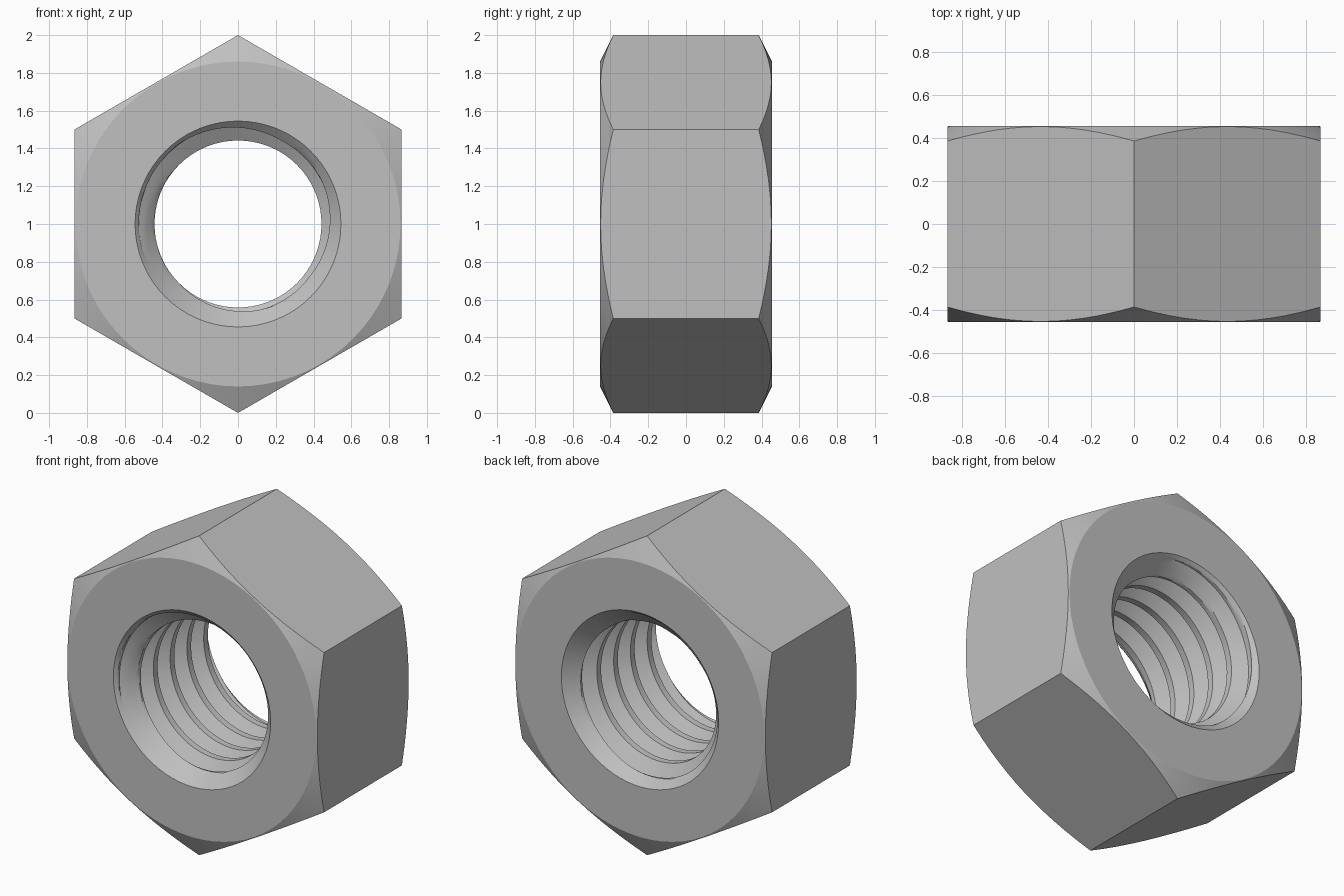
import bpy, bmesh, math

if "Cube" in bpy.data.objects:
    bpy.data.objects.remove(bpy.data.objects["Cube"])

SEG = 72            # columns around the axis (multiple of 12 keeps hex corners exact)
H = 0.455           # half thickness
FLAT = math.sqrt(3) / 2
FACE_R = 0.86       # radius where the outer chamfer begins
SLOPE = 0.5         # outer chamfer slope
R_MIN, R_MAX, R_SINK = 0.442, 0.525, 0.545
PITCH = 0.166
# thread breakpoints within one pitch: (fraction, radius)
THREAD = [(0, R_MIN), (.25, R_MIN), (.5625, R_MAX), (.6875, R_MAX), (1, R_MIN)]
SUB = 3


def thread_radius(f):
    f %= 1.0
    for (a, ra), (b, rb) in zip(THREAD, THREAD[1:]):
        if f <= b:
            return ra + (rb - ra) * (f - a) / (b - a)


# sample positions along one pitch, always including the thread edges
samples = [a + (b - a) * s / SUB
           for (a, _), (b, _) in zip(THREAD, THREAD[1:]) for s in range(SUB)]
turns = math.ceil(2 * H / PITCH) + 2


def column(i):
    """Closed (radius, y) loop at one angle: threaded bore, faces, chamfers, side."""
    t = 2 * math.pi * i / SEG
    loop = []
    for k in range(turns):
        for f in samples:
            y = -H + PITCH * (k + f - i / SEG)
            y = max(-H, min(H, y))
            r = thread_radius((y + H) / PITCH + i / SEG)
            loop.append((max(r, R_SINK - (H - abs(y))), y))
    hex_r = FLAT / math.cos((t + math.pi / 6) % (math.pi / 3) - math.pi / 6)
    edge_y = H - SLOPE * (hex_r - FACE_R)
    loop += [(FACE_R, H), (hex_r, edge_y), (hex_r, -edge_y), (FACE_R, -H)]
    return [(r * math.cos(t), y, 1 + r * math.sin(t)) for r, y in loop]


# hex nut body with helical thread
bm = bmesh.new()
cols = [[bm.verts.new(p) for p in column(i)] for i in range(SEG + 1)]
n = len(cols[0])
bore_n = n - 4
for a, b in zip(cols, cols[1:]):
    for j in range(n):
        k = (j + 1) % n
        # skip bore strips squashed onto either end
        if j < bore_n - 1:
            ys = [v.co.y for v in (a[j], a[k], b[j], b[k])]
            if max(ys) - min(ys) < 1e-6:
                continue
        bm.faces.new((a[j], a[k], b[k], b[j]))
bmesh.ops.remove_doubles(bm, verts=bm.verts, dist=1e-4)
bmesh.ops.dissolve_degenerate(bm, edges=bm.edges, dist=1e-5)
bmesh.ops.delete(bm, geom=[v for v in bm.verts if not v.link_faces], context='VERTS')
bmesh.ops.recalc_face_normals(bm, faces=bm.faces)

mesh = bpy.data.meshes.new("hex_nut")
bm.to_mesh(mesh)
bm.free()
nut = bpy.data.objects.new("hex_nut", mesh)
bpy.context.collection.objects.link(nut)

# plain steel colour
steel = bpy.data.materials.new("steel_grey")
steel.diffuse_color = (0.53, 0.53, 0.53, 1)
steel.use_nodes = True
steel.node_tree.nodes["Principled BSDF"].inputs["Base Color"].default_value = steel.diffuse_color
mesh.materials.append(steel)

bpy.context.view_layer.objects.active = nut
nut.select_set(True)
bpy.ops.object.shade_smooth_by_angle(angle=math.radians(20))
